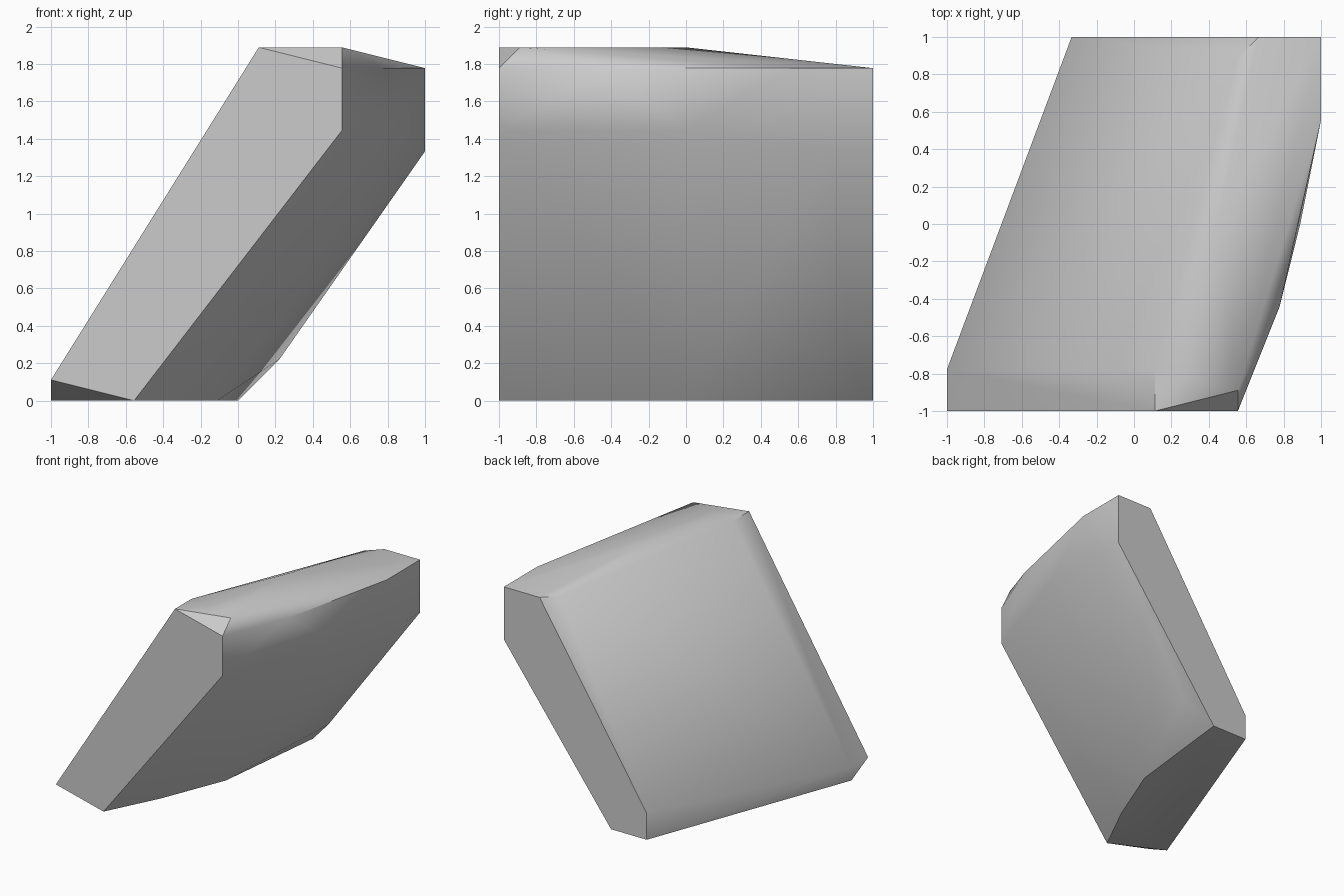
import bpy
import bmesh
import math

# Remove the default cube
default_cube = bpy.data.objects.get("Cube")
if default_cube:
    bpy.data.objects.remove(default_cube, do_unlink=True)

# The block is cut on a regular grid
UNIT = 1 / 9

# Corner positions of each part of the slanted block, in grid steps
front_end = [(-9, -9, 1), (1, -9, 17), (5, -9, 16), (5, -9, 13), (-5, -9, 0)]
back_end = [(-3, 9, 2), (6, 9, 16), (9, 9, 16), (9, 9, 12), (0, 9, 0), (-3, 9, 0)]
top_rim = [(1, -7, 17), (5, -8, 17), (4, 0, 17), (5, 8, 16)]
outer_rim = [(7, -4, 16), (9, 5, 16), (8, 0, 13), (9, 7, 12)]
base_rim = [(-9, -7, 1), (-9, -7, 0), (-3, -5, 0), (-1, 0, 0), (2, 8, 2)]


def make_material(name, color):
    material = bpy.data.materials.new(name)
    material.use_nodes = True
    material.diffuse_color = color
    material.node_tree.nodes["Principled BSDF"].inputs["Base Color"].default_value = color
    return material


def make_hull(name, corners, material):
    """Wrap a tight convex skin around the corners."""
    bm = bmesh.new()
    for corner in corners:
        bm.verts.new([c * UNIT for c in corner])
    bmesh.ops.convex_hull(bm, input=bm.verts[:])
    loose = [v for v in bm.verts if not v.link_faces]
    bmesh.ops.delete(bm, geom=loose, context="VERTS")
    # Merge the triangles of each flat face
    bmesh.ops.dissolve_limit(bm, angle_limit=math.radians(0.3),
                             verts=bm.verts[:], edges=bm.edges[:])
    bmesh.ops.recalc_face_normals(bm, faces=bm.faces[:])
    mesh = bpy.data.meshes.new(name)
    bm.to_mesh(mesh)
    bm.free()
    mesh.materials.append(material)
    obj = bpy.data.objects.new(name, mesh)
    bpy.context.collection.objects.link(obj)
    return obj


# Slanted stone block
stone_grey = make_material("stone grey", (0.6, 0.6, 0.6, 1))
block = make_hull("slanted_block",
                  front_end + back_end + top_rim + outer_rim + base_rim,
                  stone_grey)

# Soft shading over shallow facets, crisp at the ends
bpy.ops.object.select_all(action="DESELECT")
block.select_set(True)
bpy.context.view_layer.objects.active = block
bpy.ops.object.shade_smooth_by_angle(angle=math.radians(40))
